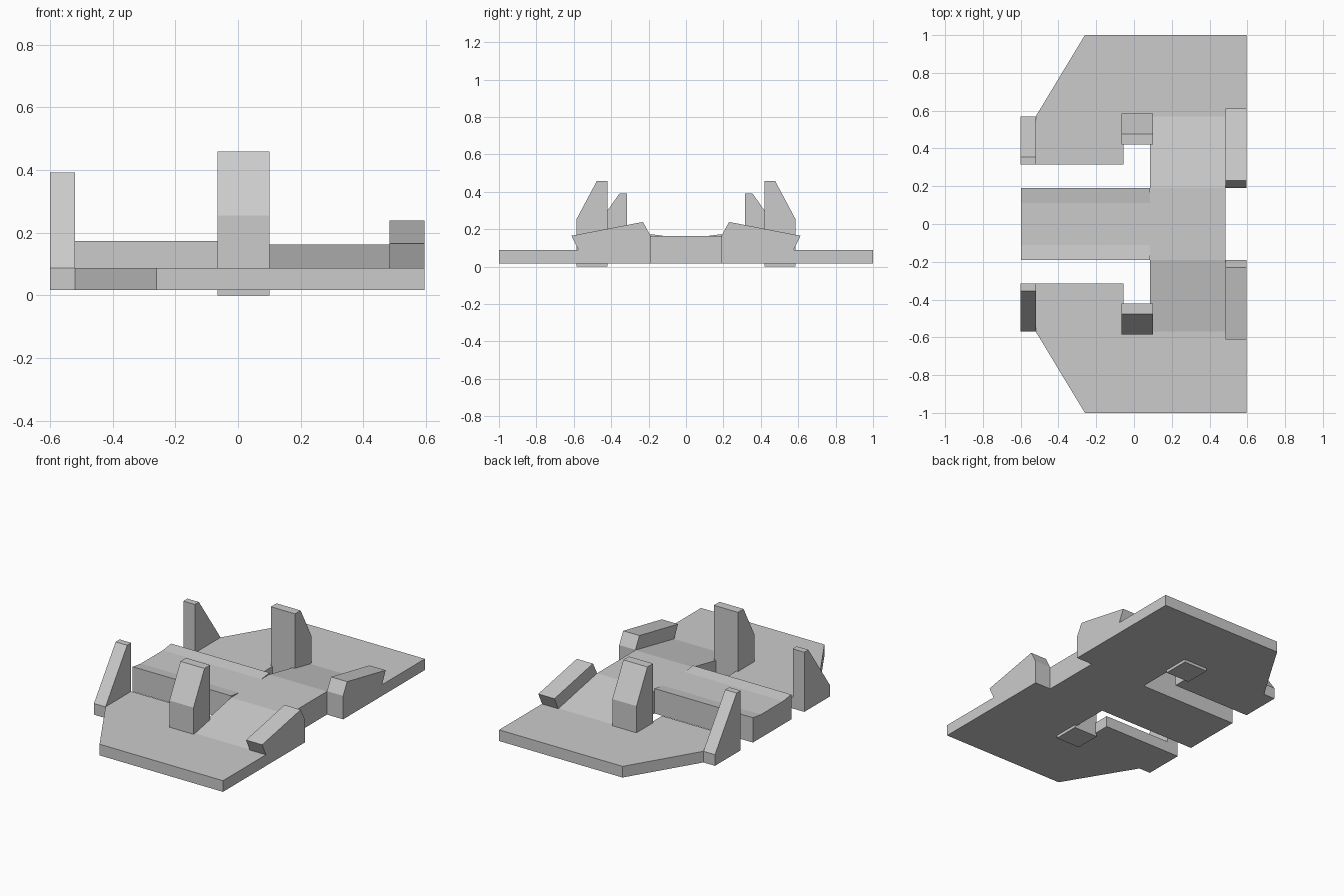
import bpy, bmesh

if "Cube" in bpy.data.objects:
    bpy.data.objects.remove(bpy.data.objects["Cube"])


def prism(name, pts, lo, hi, axis):
    """Extrude a closed outline: axis 'x' takes (y, z) points, axis 'z' takes (x, y) points."""
    place = (lambda p, t: (t, p[0], p[1])) if axis == 'x' else (lambda p, t: (p[0], p[1], t))
    bm = bmesh.new()
    a = [bm.verts.new(place(p, lo)) for p in pts]
    b = [bm.verts.new(place(p, hi)) for p in pts]
    bm.faces.new(a)
    bm.faces.new(b)
    n = len(pts)
    for i in range(n):
        j = (i + 1) % n
        bm.faces.new((a[i], a[j], b[j], b[i]))
    bmesh.ops.recalc_face_normals(bm, faces=bm.faces)
    me = bpy.data.meshes.new(name)
    bm.to_mesh(me)
    bm.free()
    ob = bpy.data.objects.new(name, me)
    bpy.context.collection.objects.link(ob)
    return ob


def mirrored(pts, s):
    return [(y * s, z) for y, z in pts]


BASE, TOP = 0.018, 0.088   # underside and top of the plates

# Long central spine with raised edges
half = [(0.19, BASE), (0.19, 0.174), (0.11, 0.163)]
prism("central_spine", half + mirrored(half, -1)[::-1], -0.597, 0.085, 'x')

# Central deck sloping down to both side plates
half = [(0.57, BASE), (0.57, TOP), (0.19, 0.163)]
prism("sloped_deck", half + mirrored(half, -1)[::-1], 0.085, 0.484, 'x')

# Outlines of the parts repeated on each side
plate = [(-0.52, 0.315), (-0.055, 0.315), (-0.055, 0.42), (0.085, 0.42), (0.085, 0.57),
         (0.596, 0.57), (0.596, 1.0), (-0.26, 1.0), (-0.52, 0.57)]
tall_post = [(0.42, 0), (0.42, 0.459), (0.476, 0.459), (0.585, 0.255), (0.585, 0)]
end_post = [(0.315, BASE), (0.315, 0.392), (0.355, 0.392), (0.57, TOP), (0.57, BASE)]
hook = [(0.19, BASE), (0.19, 0.165), (0.23, 0.239), (0.612, 0.165), (0.575, TOP), (0.575, BASE)]

for side, s in (("left", -1), ("right", 1)):
    prism(f"side_plate_{side}", [(x, y * s) for x, y in plate], BASE, TOP, 'z')
    prism(f"tall_post_{side}", mirrored(tall_post, s), -0.066, 0.101, 'x')
    prism(f"end_post_{side}", mirrored(end_post, s), -0.6, -0.52, 'x')
    prism(f"hooked_end_block_{side}", mirrored(hook, s), 0.484, 0.596, 'x')
